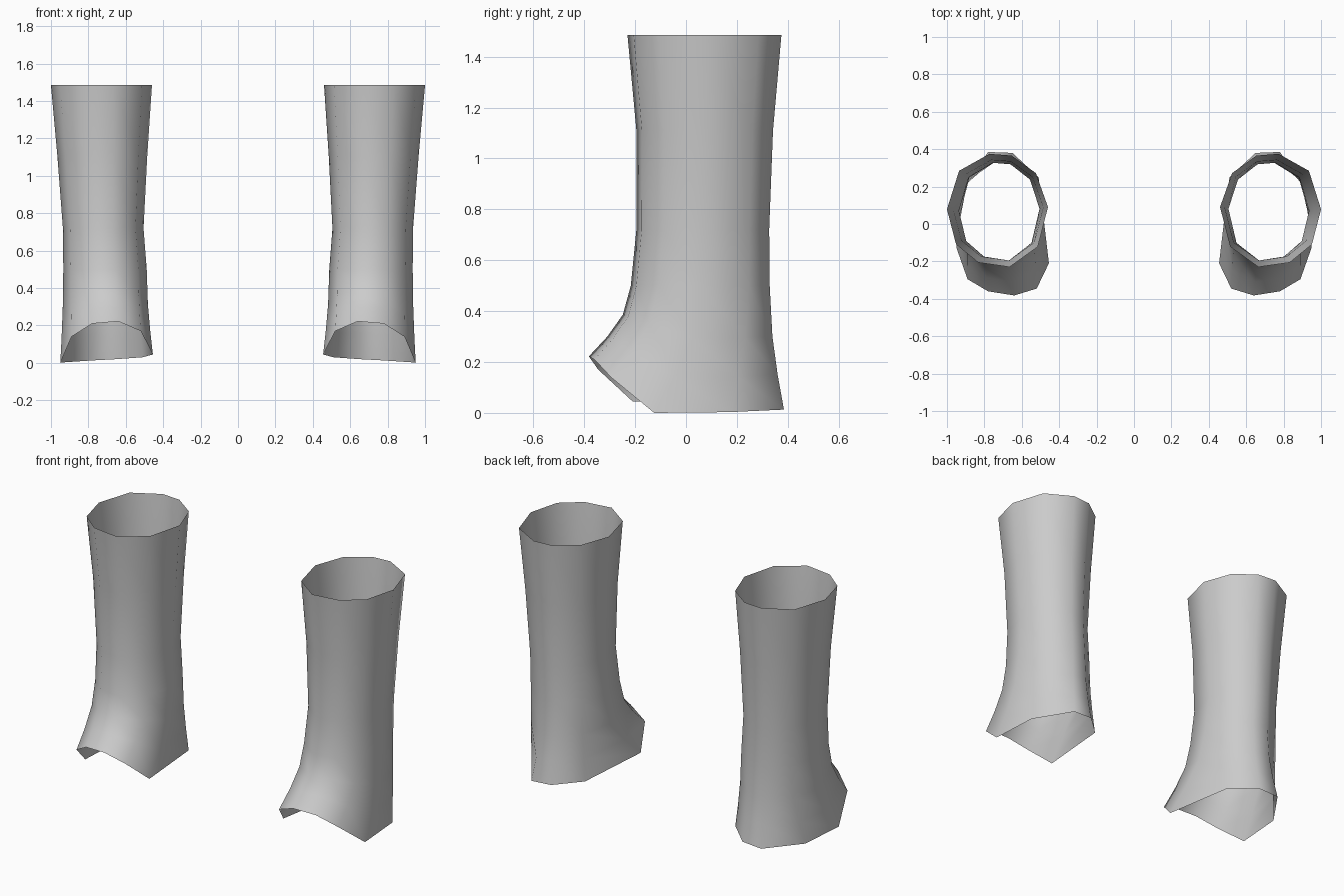
import bpy
import bmesh
from mathutils import Vector

if "Cube" in bpy.data.objects:
    bpy.data.objects.remove(bpy.data.objects["Cube"])

grey = bpy.data.materials.new("plain grey")
grey.diffuse_color = (0.6, 0.6, 0.6, 1)
grey.use_nodes = True
grey.node_tree.nodes["Principled BSDF"].inputs["Base Color"].default_value = grey.diffuse_color

# Ten-sided cuff outline, ordered counter-clockwise from the outer side (0..1 box)
OUTLINE = [(1, .51), (.88, .85), (.58, 1), (.36, .985), (.12, .83),
           (0, .53), (.10, .18), (.38, 0), (.69, .04), (.91, .20)]

# Height and bounds of the level rings: z, x min, x max, y min, y max
LEVELS = [(1.485, .46, 1.0, -.23, .375),
          (1.11, .485, .966, -.195, .342),
          (.72, .505, .936, -.195, .327),
          (.50, .488, .934, -.217, .329)]

# Arched hem around the instep and heel, in the same order as the outline
HEM = [(.95, -.125, 0), (.93, .17, .003), (.78, .385, .013), (.65, .38, .02),
       (.51, .25, .03), (.455, -.21, .045), (.52, -.345, .17),
       (.64, -.382, .222), (.78, -.36, .21), (.89, -.295, .14)]

rings = [[Vector((x0 + u * (x1 - x0), y0 + v * (y1 - y0), z)) for u, v in OUTLINE]
         for z, x0, x1, y0, y1 in LEVELS]
hem = [Vector(p) for p in HEM]

# Flare from the ankle to the hem
for t_side, t_down in ((.19, .41), (.56, .72)):
    ring = []
    for a, b in zip(rings[3], hem):
        p = a.lerp(b, t_side)
        p.z = a.z + (b.z - a.z) * t_down
        ring.append(p)
    rings.append(ring)
rings.append(hem)


def leg_sleeve(name, side):
    """Open tube lofted through the rings, mirrored by side."""
    bm = bmesh.new()
    loops = [[bm.verts.new((p.x * side, p.y, p.z)) for p in r] for r in rings]
    for up, low in zip(loops, loops[1:]):
        for i in range(10):
            j = (i + 1) % 10
            quad = [up[i], low[i], low[j], up[j]]
            face = bm.faces.new(quad if side > 0 else quad[::-1])
            face.smooth = True
    mesh = bpy.data.meshes.new(name)
    bm.to_mesh(mesh)
    bm.free()
    mesh.materials.append(grey)
    bpy.context.collection.objects.link(bpy.data.objects.new(name, mesh))


leg_sleeve("right_leg_sleeve", 1)
leg_sleeve("left_leg_sleeve", -1)
